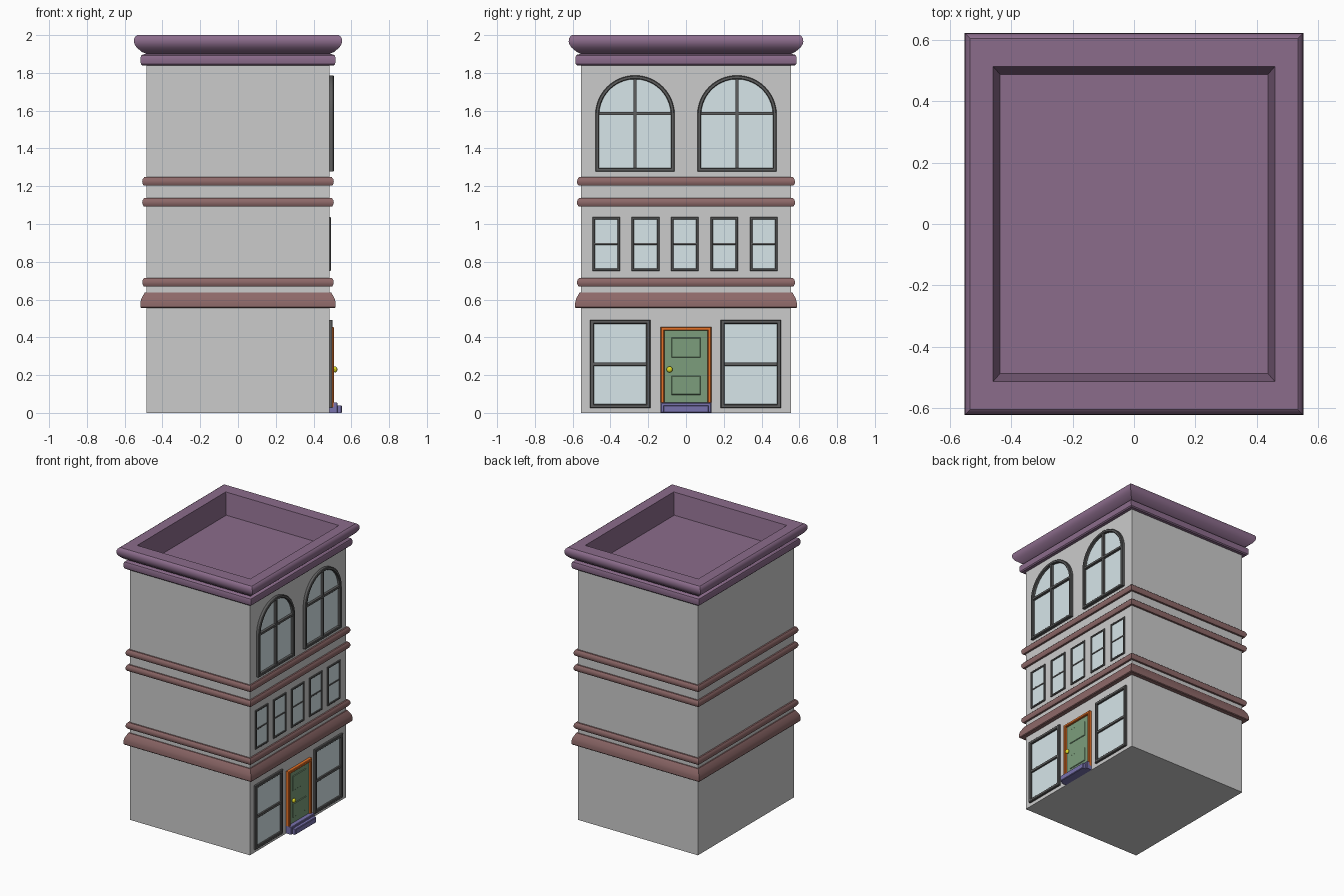
import bpy, bmesh, math

if "Cube" in bpy.data.objects:
    bpy.data.objects.remove(bpy.data.objects["Cube"])

HX, HY, WALL = 0.485, 0.555, 0.485   # half sizes of the walls, x of the facade


def mat(name, r, g, b):
    m = bpy.data.materials.new(name)
    m.diffuse_color = (r, g, b, 1)
    m.use_nodes = True
    m.node_tree.nodes["Principled BSDF"].inputs["Base Color"].default_value = m.diffuse_color
    return m


PURPLE = mat("purple", 0.26, 0.15, 0.26)
BROWN = mat("brown", 0.27, 0.14, 0.14)
DARK = mat("dark_frame", 0.11, 0.11, 0.11)
GLASS = mat("glass", 0.68, 0.79, 0.82)
GREEN = mat("green", 0.20, 0.34, 0.20)
ORANGE = mat("orange", 0.80, 0.17, 0.02)
BLUE = mat("blue", 0.19, 0.17, 0.42)
YELLOW = mat("yellow", 0.75, 0.70, 0.02)


def loft(name, loops, material=None, start=False, end=False, smooth=0):
    """Bridge counter-clockwise loops of points, optionally capping the ends."""
    bm = bmesh.new()
    rows = [[bm.verts.new(p) for p in loop] for loop in loops]
    n = len(rows[0])
    for a, b in zip(rows, rows[1:]):
        for i in range(n):
            j = (i + 1) % n
            bm.faces.new((a[i], a[j], b[j], b[i]))
    if start:
        bm.faces.new(rows[0][::-1])
    if end:
        bm.faces.new(rows[-1])
    me = bpy.data.meshes.new(name)
    bm.to_mesh(me)
    bm.free()
    ob = bpy.data.objects.new(name, me)
    bpy.context.collection.objects.link(ob)
    if material:
        me.materials.append(material)
    if smooth:
        bpy.ops.object.select_all(action='DESELECT')
        ob.select_set(True)
        bpy.context.view_layer.objects.active = ob
        bpy.ops.object.shade_smooth_by_angle(angle=math.radians(smooth))
    return ob


def rect(hx, hy, z):
    return [(-hx, -hy, z), (hx, -hy, z), (hx, hy, z), (-hx, hy, z)]


def around(profile):
    """Rectangles around the building from (offset, z) pairs."""
    return [rect(HX + o, HY + o, z) for o, z in profile]


def outline(y, w, z0, z1, inset, x, arch=False):
    """Facade outline, square or round-headed, shrunk by inset."""
    h = w / 2 - inset
    pts = [(x, y - h, z0 + inset), (x, y + h, z0 + inset)]
    if arch:
        zs = z1 - w / 2
        pts += [(x, y + h * math.cos(t), zs + h * math.sin(t))
                for t in (math.pi * i / 20 for i in range(21))]
    else:
        pts += [(x, y + h, z1 - inset), (x, y - h, z1 - inset)]
    return pts


def panel(name, y, w, z0, z1, x, material, bevel=0.003):
    """Raised slab on the facade with a chamfered front edge."""
    steps = [(0, WALL - 0.005), (0, x - bevel), (bevel, x)]
    return loft(name, [outline(y, w, z0, z1, i, d) for i, d in steps],
                material, start=True, end=True)


def frame(name, y, w, z0, z1, fw, x, material, arch=False):
    c = min(0.004, (x - WALL) / 3)
    steps = [(0, WALL - 0.005), (0, x - c), (c, x), (fw - c, x),
             (fw, x - c), (fw, WALL - 0.005)]
    return loft(name, [outline(y, w, z0, z1, i, d, arch) for i, d in steps],
                material, smooth=30 if arch else 0)


def window(name, y, w, z0, z1, fw, x, bar_z, arch=False):
    frame(name + "_frame", y, w, z0, z1, fw, x, DARK, arch)
    loft(name + "_glass", [outline(y, w, z0, z1, fw * 0.8, WALL + 0.002, arch)],
         GLASS, end=True)
    b = fw * 0.4
    panel(name + "_crossbar", y, w - fw, bar_z - b, bar_z + b, x - 0.002, DARK, 0.001)
    if arch:
        panel(name + "_upright", y, 2 * b, z0 + fw / 2, z1 - fw / 2, x - 0.003, DARK, 0.001)


# walls
loft("walls", around([(0, 0), (0, 1.84)]), start=True)

# cornice with sunken roof
cornice = around([(0, 1.84), (0.022, 1.84), (0.029, 1.847), (0.031, 1.86),
                  (0.031, 1.88), (0.027, 1.892), (0.018, 1.898), (0, 1.90),
                  (0.025, 1.912), (0.05, 1.933), (0.062, 1.95), (0.066, 1.965),
                  (0.065, 1.98), (0.058, 1.993), (0.048, 2.0)])
cornice += [rect(0.458, 0.512, 2.0), rect(0.436, 0.487, 1.845)]
loft("cornice_and_roof", cornice, PURPLE, end=True, smooth=32)

# string courses between the floors
for i, z in enumerate((0.67, 1.093, 1.203)):
    loft(f"thin_band_{i + 1}",
         around([(0, z), (0.014, z), (0.021, z + 0.012), (0.022, z + 0.023),
                 (0.019, z + 0.035), (0.011, z + 0.045), (0, z + 0.045)]),
         BROWN, smooth=40)
loft("wide_band",
     around([(0, 0.555), (0.028, 0.555), (0.032, 0.56), (0.032, 0.583),
             (0.027, 0.603), (0.014, 0.628), (0.008, 0.638), (0, 0.638)]),
     BROWN, smooth=30)

# arched and shop windows in pairs
for side, s in (("left", -1), ("right", 1)):
    window(f"arched_window_{side}", s * 0.27, 0.42, 1.277, 1.787, 0.02, 0.507, 1.585, True)
    window(f"shop_window_{side}", s * 0.346 - 0.003, 0.32, 0.025, 0.493, 0.022, 0.501, 0.258)

# row of small windows
for i in range(5):
    window(f"small_window_{i + 1}", -0.006 + (i - 2) * 0.2085, 0.146,
           0.752, 1.036, 0.013, 0.493, 0.895)

# door
panel("door", 0, 0.24, 0.04, 0.44, 0.494, GREEN)
for name, z0, z1 in (("lower", 0.096, 0.196), ("upper", 0.292, 0.398)):
    panel(f"door_panel_{name}", 0, 0.154, z0, z1, 0.499, GREEN)
frame("door_frame", 0, 0.27, 0.03, 0.455, 0.02, 0.509, ORANGE)

# door knob
bpy.ops.mesh.primitive_uv_sphere_add(segments=16, ring_count=10, radius=0.016,
                                     location=(0.514, -0.087, 0.23))
knob = bpy.context.object
knob.name = "door_knob"
knob.scale.x = 0.75
knob.data.materials.append(YELLOW)
bpy.ops.object.shade_smooth()

# steps
panel("upper_step", 0, 0.27, 0, 0.055, 0.527, BLUE, 0.004)
panel("lower_step", 0, 0.24, 0, 0.04, 0.55, BLUE, 0.004)
